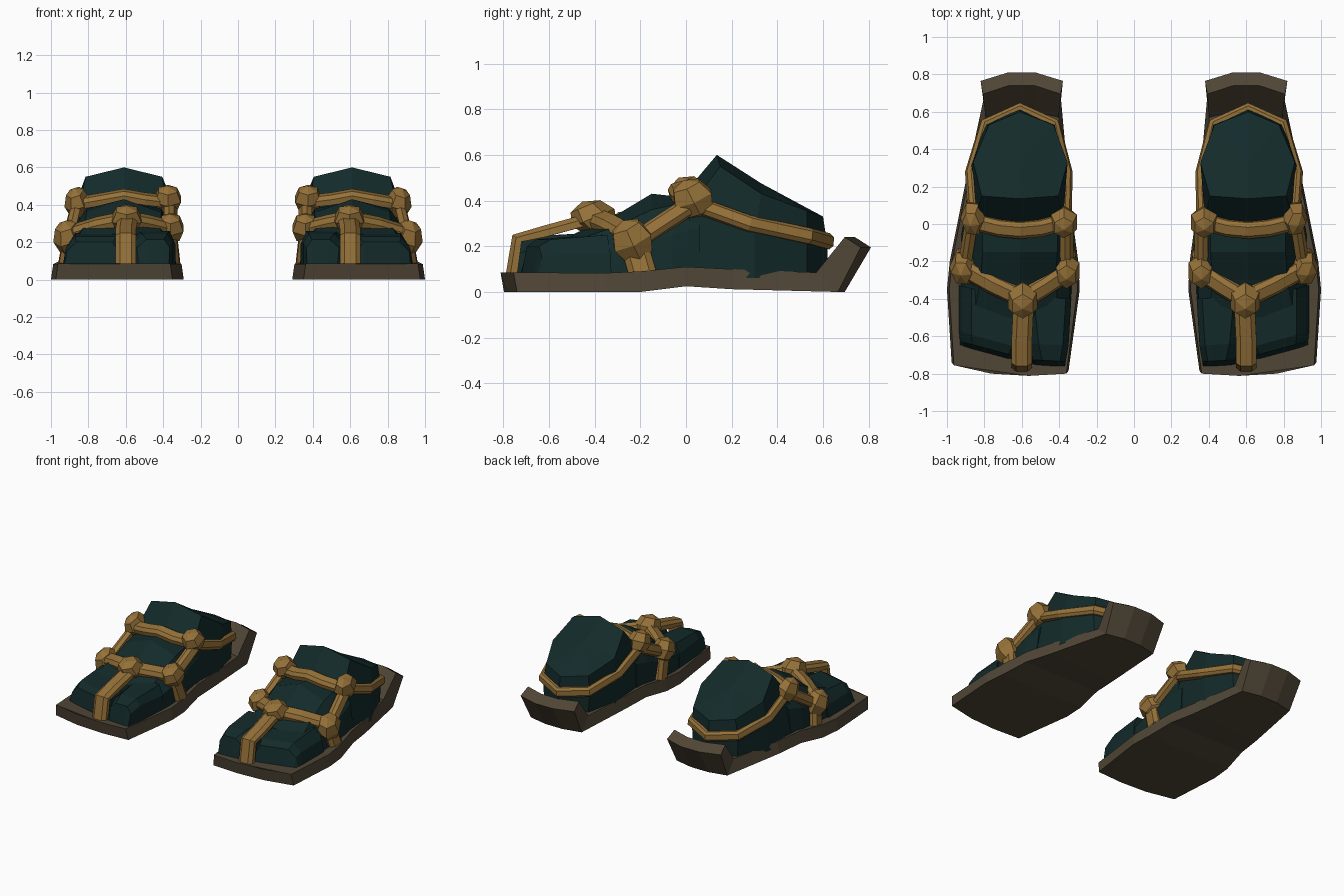
import bpy, bmesh, math
from mathutils import Vector, Matrix

if "Cube" in bpy.data.objects:
    bpy.data.objects.remove(bpy.data.objects["Cube"])


def material(name, rgb):
    m = bpy.data.materials.new(name)
    m.diffuse_color = (*rgb, 1)
    m.use_nodes = True
    m.node_tree.nodes["Principled BSDF"].inputs["Base Color"].default_value = m.diffuse_color
    return m


TEAL = material("dark teal cloth", (0.0065, 0.023, 0.023))
GOLD = material("golden cord", (0.30, 0.165, 0.040))
BROWN = material("brown sole", (0.080, 0.061, 0.037))


def finish(bm, name, mat):
    """Turn a bmesh into a flat-shaded part mirrored to the other foot."""
    bmesh.ops.recalc_face_normals(bm, faces=bm.faces)
    me = bpy.data.meshes.new(name)
    bm.to_mesh(me)
    bm.free()
    ob = bpy.data.objects.new(name, me)
    me.materials.append(mat)
    bpy.context.collection.objects.link(ob)
    mod = ob.modifiers.new("other_foot", 'MIRROR')
    mod.use_axis = (True, False, False)
    mod.use_mirror_merge = False
    return ob


def loft(name, rings, mat, tip=None):
    """Skin closed rings; the last ring closes to a point when tip is given."""
    bm = bmesh.new()
    vs = [[bm.verts.new(p) for p in r] for r in rings]
    n = len(vs[0])
    for a, b in zip(vs, vs[1:]):
        for i in range(n):
            j = (i + 1) % n
            bm.faces.new((a[i], a[j], b[j], b[i]))
    bm.faces.new(vs[0])
    if tip:
        t = bm.verts.new(tip)
        for i in range(n):
            bm.faces.new((vs[-1][i], vs[-1][(i + 1) % n], t))
    else:
        bm.faces.new(vs[-1])
    return finish(bm, name, mat)


def strap(name, pts, centre, w, t):
    """Bevelled band along a path, its face turned away from centre."""
    pts = [Vector(p) for p in pts]
    prof = [(-w, -t), (-w, .2 * t), (-.55 * w, t), (.55 * w, t), (w, .2 * t), (w, -t)]
    rings = []
    for i, p in enumerate(pts):
        tan = (pts[min(i + 1, len(pts) - 1)] - pts[max(i - 1, 0)]).normalized()
        out = p - Vector(centre)
        out = (out - tan * out.dot(tan)).normalized()
        side = tan.cross(out)
        rings.append([p + side * a + out * b for a, b in prof])
    loft(name, rings, GOLD)


def knot(name, loc, size, turn):
    """Chunky faceted knot."""
    bm = bmesh.new()
    bmesh.ops.create_uvsphere(bm, u_segments=6, v_segments=4, radius=1)
    mat = (Matrix.Translation(loc) @ Matrix.Diagonal((*size, 1))
           @ Matrix.Rotation(math.radians(turn), 4, 'Z') @ Matrix.Rotation(0.5, 4, 'X'))
    bmesh.ops.transform(bm, matrix=mat, verts=bm.verts)
    finish(bm, name, GOLD)


# Sole: top y, top z, bottom y, bottom z, inner x, outer x, y shift per column
flat = (0, 0, 0, 0)
rings = []
for yt, zt, yb, zb, xi, xo, sh in [
        (-.80, .085, -.785, 0, .35, .975, (0, -.012, 0, .045)),
        (-.35, .083, -.35, 0, .29, 1.0, flat),
        (-.20, .09, -.20, 0, .298, .985, flat),
        (0, .11, 0, .025, .325, .945, flat),
        (.20, .10, .20, .012, .348, .905, flat),
        (.59, .085, .685, 0, .39, .805, (-.02, .01, .01, -.02)),
        (.73, .24, .80, .195, .38, .82, (-.035, .01, .01, -.035))]:
    cols = [(k / 3, sh[k]) for k in range(4)]
    top = [(xi + .012 + f * (xo - xi - .024), yt + s, zt) for f, s in cols]
    bot = [(xi + f * (xo - xi), yb + s, zb) for f, s in cols]
    rings.append(top + bot[::-1])
loft("sole", rings, BROWN)

# Instep: y, inner x, outer x, shoulder z, top inner x, top outer x, top z, ridge z
rings = []
for y, xi, xo, zs, ti, to, zt, zc in [
        (-.50, .34, .93, .16, .40, .86, .22, .25),
        (-.30, .33, .93, .20, .42, .82, .29, .34),
        (-.15, .34, .93, .22, .41, .81, .36, .43),
        (-.06, .35, .93, .25, .41, .81, .38, .42),
        (.06, .36, .91, .28, .42, .80, .38, .42)]:
    rings.append([(xi, y, .06), (xi + .01, y, zs), (ti, y, zt), (.61, y, zc),
                  (to, y, zt), (xo - .03, y, zs), (xo, y, .06)])
loft("instep", rings, TEAL)

# Toes: y, inner x, outer x, shoulder z, top z; slant pulls the outer side back
for name, slant, rows in [
        ("big_toe", .05, [(-.40, .335, .605, .19, .26), (-.65, .35, .58, .20, .245),
                          (-.735, .365, .56, .17, .215), (-.765, .37, .55, .06, .07)]),
        ("small_toes", .27, [(-.42, .59, .94, .17, .25), (-.66, .62, .94, .17, .23),
                             (-.705, .64, .935, .15, .20), (-.73, .645, .935, .06, .07)])]:
    rings = []
    for y, xi, xo, zs, zt in rows:
        ring = [(xi, .06), (xi, zs), (xi + .03, zt), (xo - .07, zt), (xo - .02, zs), (xo, .06)]
        rings.append([(x, y + slant * (x - xi), z) for x, z in ring])
    loft(name, rings, TEAL)

# Heel and ankle: three rings of eight, closed by a slanted faceted back
heel = [
    [(.61, 0, .06), (.37, 0, .06), (.37, .3, .06), (.43, .53, .06),
     (.61, .62, .06), (.79, .53, .06), (.88, .3, .06), (.92, 0, .06)],
    [(.61, .0, .44), (.38, .02, .38), (.36, .3, .26), (.42, .53, .22),
     (.61, .62, .20), (.80, .53, .22), (.875, .3, .26), (.85, .02, .38)],
    [(.61, .135, .60), (.405, .15, .55), (.355, .33, .43), (.43, .53, .355),
     (.61, .60, .33), (.775, .53, .355), (.86, .33, .43), (.815, .15, .55)]]
loft("heel", heel, TEAL, tip=(.61, .33, .475))

# Cords around the foot
strap("toe_strap", [(.60, -.765, .07), (.60, -.74, .235), (.60, -.62, .265), (.59, -.42, .32)],
      (.60, -.45, -.1), .055, .025)
strap("outer_front_strap", [(.60, -.40, .33), (.75, -.33, .30), (.91, -.24, .25)],
      (.61, -.25, 0), .05, .03)
strap("inner_front_strap", [(.58, -.40, .33), (.48, -.34, .31), (.36, -.26, .28)],
      (.61, -.25, 0), .05, .03)
strap("ankle_strap", [(.37, .01, .42), (.50, -.025, .435), (.61, -.035, .455),
                      (.72, -.025, .435), (.86, .01, .41)], (.61, .08, .05), .045, .025)
strap("heel_strap", [(.36, .03, .39), (.355, .28, .30), (.42, .54, .245), (.61, .625, .222),
                     (.80, .54, .245), (.877, .28, .30), (.86, .03, .39)],
      (.61, .15, .25), .035, .022)
for side, lo, hi, foot in [
        ("outer", (.91, -.23, .22), (.87, .03, .39), (.935, -.19, .08)),
        ("inner", (.355, -.25, .26), (.355, .03, .40), (.335, -.19, .08))]:
    strap(side + "_side_strap", [lo, hi], (.61, -.1, .2), .04, .025)
    strap(side + "_sole_tab", [lo, foot], (.61, -.2, .15), .06, .025)

# Knots where the cords meet
knot("toe_knot", (.595, -.405, .325), (.09, .105, .08), 0)
knot("outer_front_knot", (.91, -.235, .225), (.08, .10, .10), 30)
knot("inner_front_knot", (.36, -.25, .275), (.078, .10, .085), 0)
knot("outer_ankle_knot", (.86, .03, .41), (.07, .10, .09), 30)
knot("inner_ankle_knot", (.375, .01, .43), (.08, .09, .08), 0)
